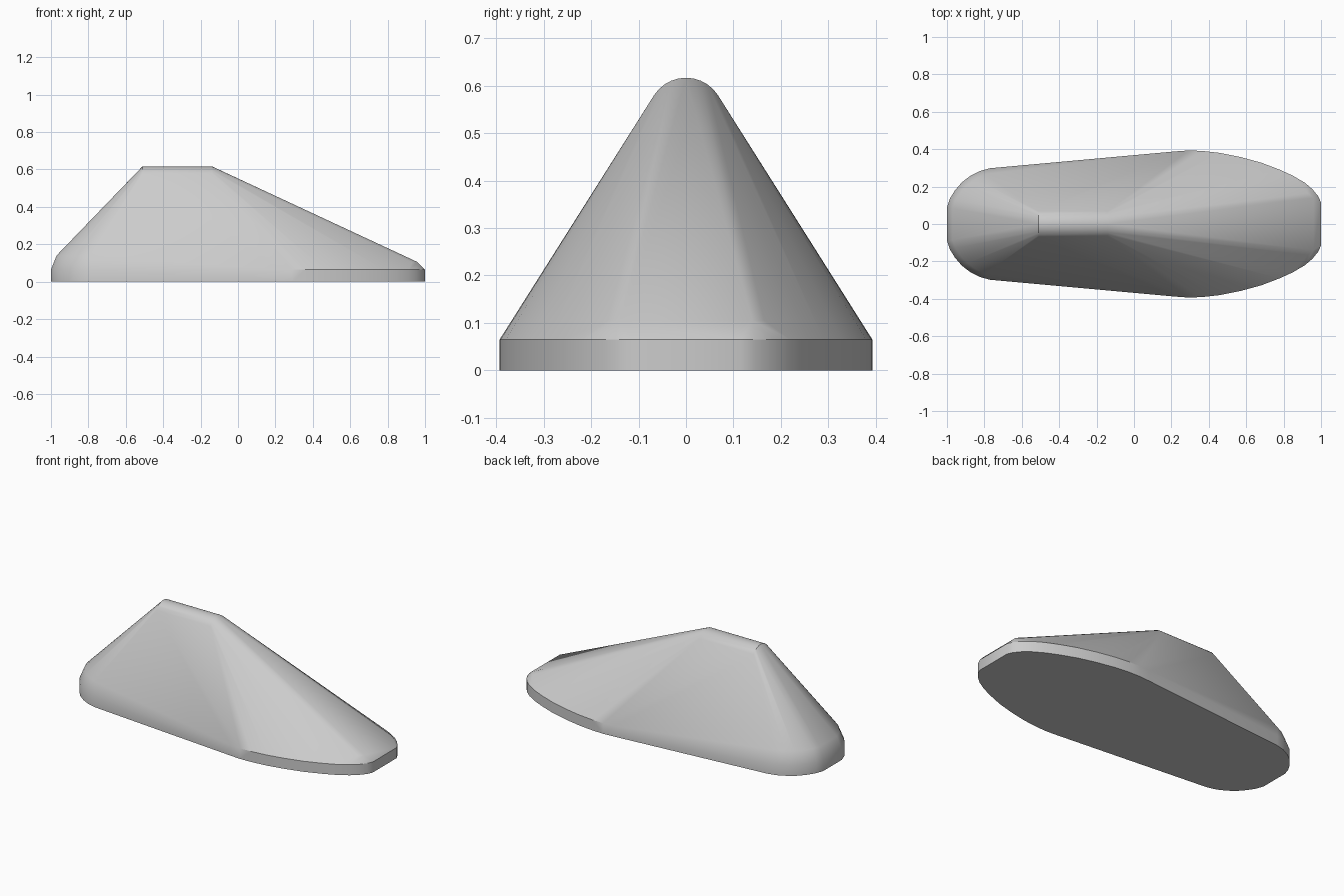
import bpy, bmesh, math

cube = bpy.data.objects.get("Cube")
if cube:
    bpy.data.objects.remove(cube, do_unlink=True)

BAND = 0.065  # height of the upright edge band

# Half outline of the base, from tail to nose
outline = [(-1, 0.09), (-0.985, 0.135), (-0.957, 0.18), (-0.92, 0.223), (-0.877, 0.256),
           (-0.825, 0.283), (-0.77, 0.298), (0.22, 0.388), (0.29, 0.393), (0.36, 0.391),
           (0.46, 0.38), (0.57, 0.358), (0.68, 0.328), (0.78, 0.29), (0.85, 0.258),
           (0.914, 0.22), (0.955, 0.185), (0.985, 0.148), (1, 0.115)]
points = [(x, y, z) for x, y in outline for z in (0, BAND)]

# Rounded shoulder above the tail: the same outline drawn in and raised
points += [(x + 0.03, y * 0.94, 0.14) for x, y in outline[:6]]

# Chamfer above the nose
points += [(0.96, 0.14, 0.105), (0.93, 0.165, 0.105)]

# Rounded ridge along the top
radius = 0.08
for step in range(6):
    a = math.radians(58 * step / 5)
    for x in (-0.51, -0.14):
        points.append((x, radius * math.sin(a), 0.617 - radius * (1 - math.cos(a))))

# Skin the mirrored points
bm = bmesh.new()
for x, y, z in points:
    for side in (-1, 1):
        bm.verts.new((x, side * y, z))
bmesh.ops.remove_doubles(bm, verts=bm.verts, dist=0.001)
hull = bmesh.ops.convex_hull(bm, input=bm.verts)
loose = {v for v in hull["geom_interior"] + hull["geom_unused"]
         if isinstance(v, bmesh.types.BMVert)}
bmesh.ops.delete(bm, geom=list(loose), context='VERTS')
bmesh.ops.dissolve_limit(bm, angle_limit=math.radians(0.5), verts=bm.verts, edges=bm.edges)
bmesh.ops.recalc_face_normals(bm, faces=bm.faces)

mesh = bpy.data.meshes.new("wedge_body")
bm.to_mesh(mesh)
bm.free()
body = bpy.data.objects.new("wedge_body", mesh)
bpy.context.collection.objects.link(body)

# Plain grey material
grey = bpy.data.materials.new("light_grey")
grey.use_nodes = True
color = (0.6, 0.6, 0.6, 1)
grey.diffuse_color = color
grey.node_tree.nodes["Principled BSDF"].inputs["Base Color"].default_value = color
mesh.materials.append(grey)

# Smooth shading with the base edge kept sharp
bpy.ops.object.select_all(action='DESELECT')
body.select_set(True)
bpy.context.view_layer.objects.active = body
bpy.ops.object.shade_smooth_by_angle(angle=math.radians(30))
